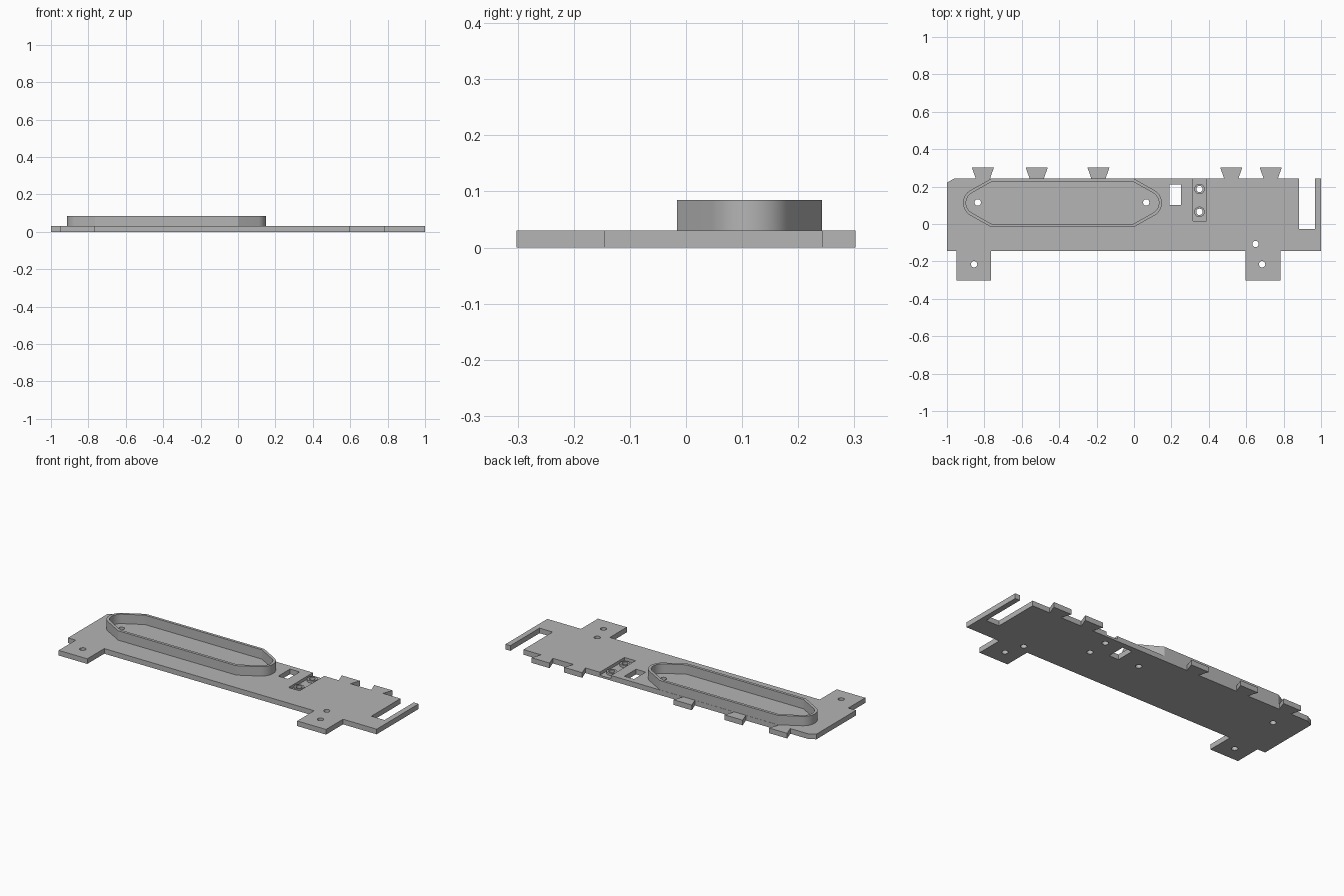
import bpy, bmesh
from math import sin, cos, tan, pi, radians

if "Cube" in bpy.data.objects:
    bpy.data.objects.remove(bpy.data.objects["Cube"], do_unlink=True)

GREY = (0.46, 0.46, 0.46, 1)
mat = bpy.data.materials.new("plain grey")
mat.use_nodes = True
mat.diffuse_color = GREY
mat.node_tree.nodes["Principled BSDF"].inputs["Base Color"].default_value = GREY

THICK = 0.03
BACK = 0.243
FRONT = -0.145


def prism(name, points, z0, z1):
    """Extrude a flat counter-clockwise outline from z0 to z1."""
    bm = bmesh.new()
    face = bm.faces.new([bm.verts.new((x, y, z0)) for x, y in points])
    new = bmesh.ops.extrude_face_region(bm, geom=[face])["geom"]
    verts = [v for v in new if isinstance(v, bmesh.types.BMVert)]
    bmesh.ops.translate(bm, verts=verts, vec=(0, 0, z1 - z0))
    bmesh.ops.recalc_face_normals(bm, faces=bm.faces)
    mesh = bpy.data.meshes.new(name)
    bm.to_mesh(mesh)
    bm.free()
    mesh.materials.append(mat)
    obj = bpy.data.objects.new(name, mesh)
    bpy.context.collection.objects.link(obj)
    return obj


def activate(obj):
    bpy.ops.object.select_all(action="DESELECT")
    obj.select_set(True)
    bpy.context.view_layer.objects.active = obj


def cut(obj, cutter):
    cutter.hide_render = True
    mod = obj.modifiers.new("cut", "BOOLEAN")
    mod.operation = "DIFFERENCE"
    mod.solver = "EXACT"
    mod.object = cutter
    activate(obj)
    bpy.ops.object.modifier_apply(modifier=mod.name)
    bpy.data.objects.remove(cutter, do_unlink=True)


def circle(x, y, r, n=24):
    return [(x + r * cos(2 * pi * i / n), y + r * sin(2 * pi * i / n)) for i in range(n)]


def box(x0, x1, y0, y1):
    return [(x0, y0), (x1, y0), (x1, y1), (x0, y1)]


# Plate outline: front edge with two feet, then the slotted right end
outline = [(-1, FRONT)]
for x0, x1 in ((-0.95, -0.765), (0.595, 0.782)):
    outline += [(x0, FRONT), (x0, -0.302), (x1, -0.302), (x1, FRONT)]
outline += [(1, FRONT), (1, BACK), (0.968, BACK), (0.968, -0.027),
            (0.883, -0.027), (0.883, BACK)]
# Flared tabs along the back edge, right to left
for x in (0.731, 0.52, -0.19, -0.52, -0.808):
    outline += [(x + 0.038, BACK), (x + 0.059, 0.302),
                (x - 0.059, 0.302), (x - 0.038, BACK)]
outline += [(-0.96, BACK), (-1, 0.222)]
plate = prism("base_plate", outline, 0, THICK)

# Window and stepped pocket
cut(plate, prism("window_cutter", box(0.19, 0.252, 0.102, 0.21), -0.1, 0.1))
cut(plate, prism("pocket_cutter", box(0.316, 0.388, 0.016, BACK + 0.01), 0.012, 0.1))

# Round screw holes
holes = [(-0.855, -0.215), (-0.835, 0.115), (0.065, 0.115), (0.65, -0.107),
         (0.685, -0.215), (0.35, 0.187), (0.35, 0.065)]
for x, y in holes:
    cut(plate, prism("hole_cutter", circle(x, y, 0.017), -0.1, 0.1))

# Collars standing in the pocket
for i, (x, y) in enumerate(holes[-2:]):
    collar = prism(f"pocket_collar_{i + 1}", circle(x, y, 0.028), 0.011, 0.025)
    cut(collar, prism("collar_cutter", circle(x, y, 0.017), -0.1, 0.1))
    activate(collar)
    bpy.ops.object.shade_smooth_by_angle(angle=radians(30))


def rim_outline(inset):
    """Long hexagon with rounded ends, symmetric about its own centre."""
    cx, cy = -0.3825, 0.113
    corner = (0.3825 - inset * tan(radians(15)), 0.129 - inset)
    r = 0.077 - inset
    angles = [radians(-60 + 120 * i / 16) for i in range(17)]
    half = [(corner[0], -corner[1])]
    half += [(0.4545 + r * cos(a), r * sin(a)) for a in angles]
    half += [corner]
    return [(cx + s * x, cy + s * y) for s in (1, -1) for x, y in half]


# Raised wall around the long tray
rim = prism("tray_rim", rim_outline(0), THICK - 0.001, 0.085)
cut(rim, prism("rim_cutter", rim_outline(0.016), -0.1, 0.2))
activate(rim)
bpy.ops.object.shade_smooth_by_angle(angle=radians(25))
